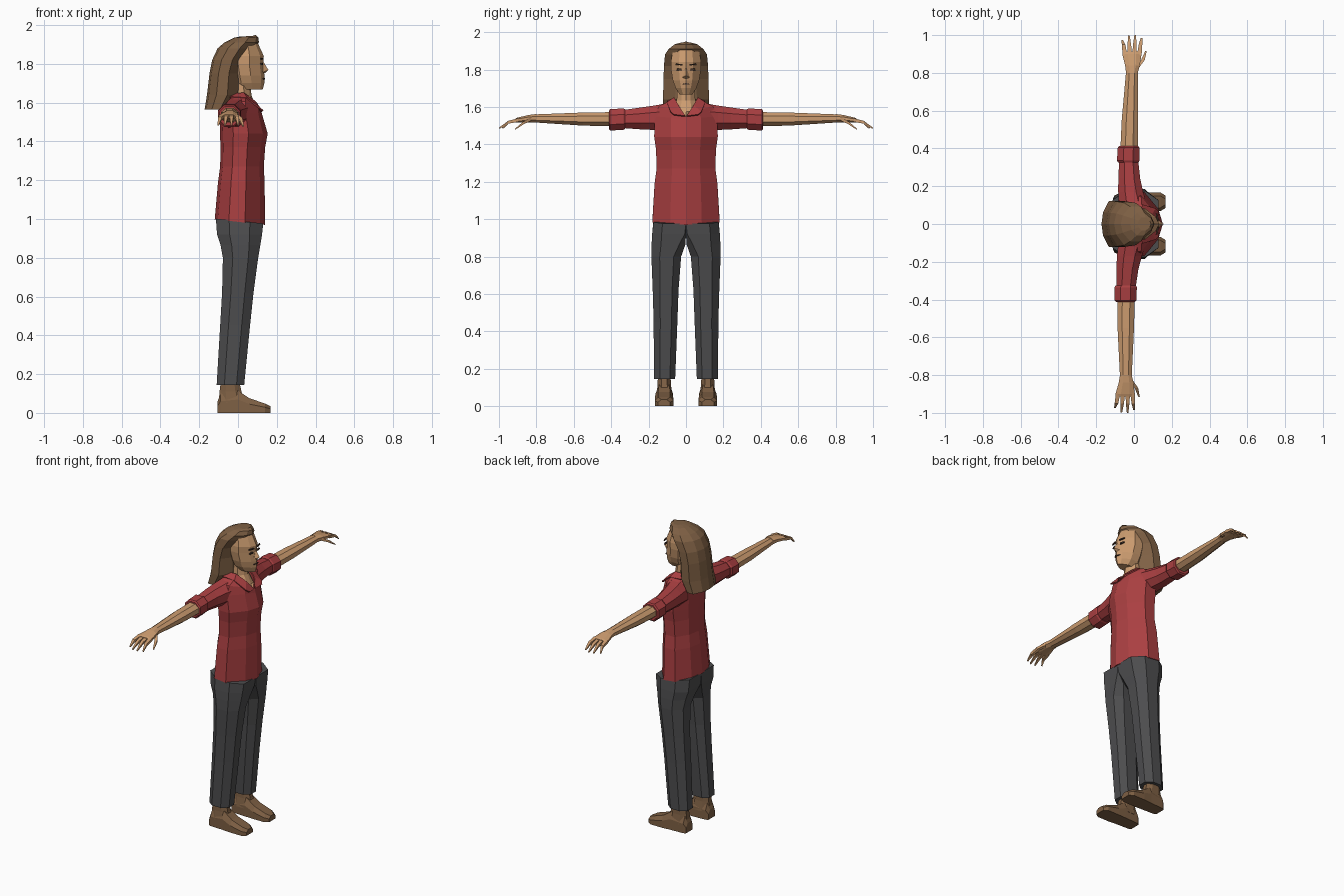
import bpy, bmesh
from mathutils import Vector


def material(name, rgb):
    m = bpy.data.materials.new(name)
    m.diffuse_color = (*rgb, 1)
    return m


SKIN = material("skin", (0.60, 0.33, 0.16))
SHIRT = material("red_cloth", (0.40, 0.05, 0.053))
PANTS = material("grey_cloth", (0.075, 0.075, 0.078))
BROWN = material("brown", (0.21, 0.117, 0.058))
DARK = material("dark_brown", (0.06, 0.035, 0.025))


def mesh(name, verts, faces, mat):
    bm = bmesh.new()
    vs = [bm.verts.new(v) for v in verts]
    for f in faces:
        bm.faces.new([vs[i] for i in f])
    bmesh.ops.recalc_face_normals(bm, faces=bm.faces)
    me = bpy.data.meshes.new(name)
    bm.to_mesh(me)
    bm.free()
    me.materials.append(mat)
    ob = bpy.data.objects.new(name, me)
    bpy.context.collection.objects.link(ob)
    return ob


def loft(name, rings, mat, bottom=True, top=True):
    """Skin a row of closed rings that share one point count."""
    n, verts, faces = len(rings[0]), [p for r in rings for p in r], []
    for k in range(len(rings) - 1):
        for i in range(n):
            a, b = k * n + i, k * n + (i + 1) % n
            faces.append((a, b, b + n, a + n))
    if bottom:
        faces.append(list(range(n)))
    if top:
        faces.append(list(range(len(verts) - n, len(verts))))
    return mesh(name, verts, faces, mat)


def body_ring(z, xb, xf, w, drop=0, tilt=0):
    """Symmetric ten-point ring; drop lowers the front, tilt slopes it."""
    d = xf - xb
    half = [(xf, 0, -drop), (xf - .1 * d, .47 * w, -.4 * drop), (xb + .6 * d, w, 0),
            (xb + .28 * d, w, 0), (xb + .06 * d, .5 * w, 0), (xb, 0, 0)]
    pts = half + [(x, -y, e) for x, y, e in half[-2:0:-1]]
    return [(x, y, z + e + tilt * x) for x, y, e in pts]


def oct2(a0, a1, b0, b1, c=.28, ci=None):
    """Chamfered rectangle in two axes; ci is the chamfer on the b0 side."""
    ci = c if ci is None else ci
    da, db = a1 - a0, b1 - b0
    return [(a0 + ci * da, b0), (a1 - ci * da, b0), (a1, b0 + ci * db), (a1, b1 - c * db),
            (a1 - c * da, b1), (a0 + c * da, b1), (a0, b1 - c * db), (a0, b0 + ci * db)]


# Shirt body with a V neckline
loft("shirt_body", [
    body_ring(.985, -.12, .14, .18, tilt=-.11),
    body_ring(1.19, -.103, .137, .168),
    body_ring(1.27, -.092, .133, .157),
    body_ring(1.37, -.09, .14, .16),
    body_ring(1.44, -.093, .153, .17),
    body_ring(1.55, -.095, .127, .168, drop=.02),
    body_ring(1.605, -.088, .122, .145, drop=.058),
    body_ring(1.637, -.07, .116, .075, drop=.09)], SHIRT, top=False)

# Neck and upper chest
loft("neck", [
    body_ring(1.6, -.05, .11, .065, drop=.065),
    body_ring(1.635, -.03, .07, .05),
    body_ring(1.71, -.02, .062, .046)], SKIN)

# Head
loft("head", [
    body_ring(1.667, .0, .127, .034),
    body_ring(1.70, -.03, .136, .055),
    body_ring(1.74, -.04, .136, .07),
    body_ring(1.80, -.05, .13, .08),
    body_ring(1.84, -.05, .133, .081),
    body_ring(1.905, -.03, .103, .07)], SKIN)
mesh("nose", [(.128, 0, 1.815), (.157, 0, 1.768), (.13, .02, 1.758),
              (.13, -.02, 1.758), (.136, 0, 1.75), (.11, 0, 1.77)],
     [(0, 1, 2), (0, 3, 1), (1, 4, 2), (1, 3, 4), (0, 2, 5), (0, 5, 3), (2, 4, 5), (3, 5, 4)], SKIN)

# Hair: a mass behind the face that falls to the shoulders
loft("hair", [
    body_ring(1.565, -.172, -.04, .12, drop=-.02),
    body_ring(1.64, -.16, .015, .123),
    body_ring(1.75, -.147, .02, .12),
    body_ring(1.82, -.133, .04, .118),
    body_ring(1.88, -.105, .085, .112),
    body_ring(1.91, -.07, .108, .092),
    body_ring(1.935, -.02, .105, .06),
    body_ring(1.942, .02, .09, .035, drop=-.008)], BROWN)


def plate(name, pts, depth, mat):
    """Thin face detail: a quad pushed forward along x."""
    loft(name, [[(x - depth, y, z) for x, y, z in pts], pts], mat)


plate("mouth", [(.134, -.024, 1.722), (.14, 0, 1.718), (.134, .024, 1.722), (.14, 0, 1.728)], .008, DARK)

for s, side in ((1, "left"), (-1, "right")):
    # Eyes and brows
    plate(side + "_eye", [(.129, s * .022, 1.795), (.124, s * .05, 1.796),
                          (.124, s * .048, 1.805), (.129, s * .024, 1.805)], .008, DARK)
    plate(side + "_brow", [(.132, s * .018, 1.822), (.123, s * .056, 1.824),
                           (.123, s * .054, 1.831), (.132, s * .02, 1.83)], .008, DARK)

    # Collar flap
    top = [(.12, .006, 1.55), (.085, .04, 1.607), (.03, .062, 1.648), (-.035, .06, 1.645), (-.068, 0, 1.64)]
    low = [(.128, .065, 1.558), (.112, .082, 1.572), (.045, .102, 1.622), (-.04, .1, 1.628), (-.095, 0, 1.605)]
    flap = mesh(side + "_collar", [(x, s * y, z) for x, y, z in top + low],
                [(i, i + 1, i + 6, i + 5) for i in range(4)], SHIRT)
    mod = flap.modifiers.new("thickness", "SOLIDIFY")
    mod.thickness, mod.offset = .008, 0

    # Arm parts, lofted outward along y
    def arm(name, rows, mat, c=.28):
        loft(side + name, [[(x + .02 * s * y, s * y, z) for x, z in oct2(x0, x1, z0, z1, c)]
                           for y, x0, x1, z0, z1 in rows], mat)

    arm("_sleeve", [(.09, -.08, .07, 1.46, 1.622), (.17, -.087, .045, 1.477, 1.607),
                    (.24, -.088, .028, 1.48, 1.597), (.34, -.085, .015, 1.487, 1.583)], SHIRT)
    arm("_cuff", [(.325, -.09, .016, 1.483, 1.587), (.335, -.097, .022, 1.477, 1.592),
                  (.405, -.094, .02, 1.474, 1.588), (.412, -.087, .014, 1.482, 1.58)], SHIRT)
    arm("_forearm", [(.39, -.08, .012, 1.497, 1.572), (.55, -.076, .011, 1.5, 1.57),
                     (.81, -.058, .004, 1.517, 1.56)], SKIN)
    arm("_palm", [(.80, -.058, .004, 1.517, 1.562), (.84, -.064, .014, 1.518, 1.557),
                  (.90, -.08, .022, 1.517, 1.543), (.912, -.076, .018, 1.517, 1.538)], SKIN)

    # Fingers and thumb: tapered square tubes through three points
    def finger(name, path):
        rings = []
        for (x, y, z), r in zip(path, (.012, .0095, .004)):
            rings.append([(x + dx * r + .02 * s * y, s * y, z + dz * r)
                          for dx, dz in ((-1, -.8), (1, -.8), (1, .8), (-1, .8))])
        loft(side + name, rings, SKIN)

    for i, (x, end) in enumerate(((-.082, .975), (-.047, .998), (-.014, 1.0), (.02, .985))):
        xr = -.066 + i * .0255
        finger("_finger_%d" % (i + 1), [(xr, .895, 1.53), ((x + xr) / 2, .95, 1.518), (x, end, 1.486)])
    finger("_thumb", [(.0, .83, 1.535), (.03, .868, 1.515), (.045, .915, 1.48)])

    # Trouser leg, from ankle up to the waist where both legs meet
    loft(side + "_trouser_leg", [
        [(x, s * y, z - .1 * x * (z > .95)) for x, y in oct2(x0, x1, y0, y1, .28, ci)]
        for z, x0, x1, y0, y1, ci in (
            (.145, -.11, .032, .058, .171, .25), (.45, -.092, .062, .046, .173, .25),
            (.62, -.082, .08, .04, .178, .25), (.80, -.078, .104, .026, .185, .25),
            (.865, -.09, .115, .003, .184, .18), (.92, -.108, .124, 0, .181, .04),
            (.99, -.114, .13, 0, .174, 0))], PANTS)

    # Shoe: ankle shaft and a long wedge foot
    loft(side + "_shoe_ankle", [[(x, s * y, z) for x, y in oct2(x0, x1, y0, y1)]
                                for z, x0, x1, y0, y1 in ((.05, -.1, .04, .07, .16),
                                                          (.11, -.095, .018, .08, .152),
                                                          (.17, -.088, .005, .083, .15))], BROWN)
    loft(side + "_shoe_foot", [
        [(x, s * y, z) for y, z in ((y0, 0), (y1, 0), (y1, h * .6), (y1 - .018, h), (y0 + .018, h), (y0, h * .6))]
        for x, y0, y1, h in ((-.105, .082, .15, .06), (-.09, .074, .158, .1), (.0, .07, .162, .115),
                             (.06, .068, .167, .075), (.14, .068, .167, .048), (.167, .085, .15, .035))], BROWN)
